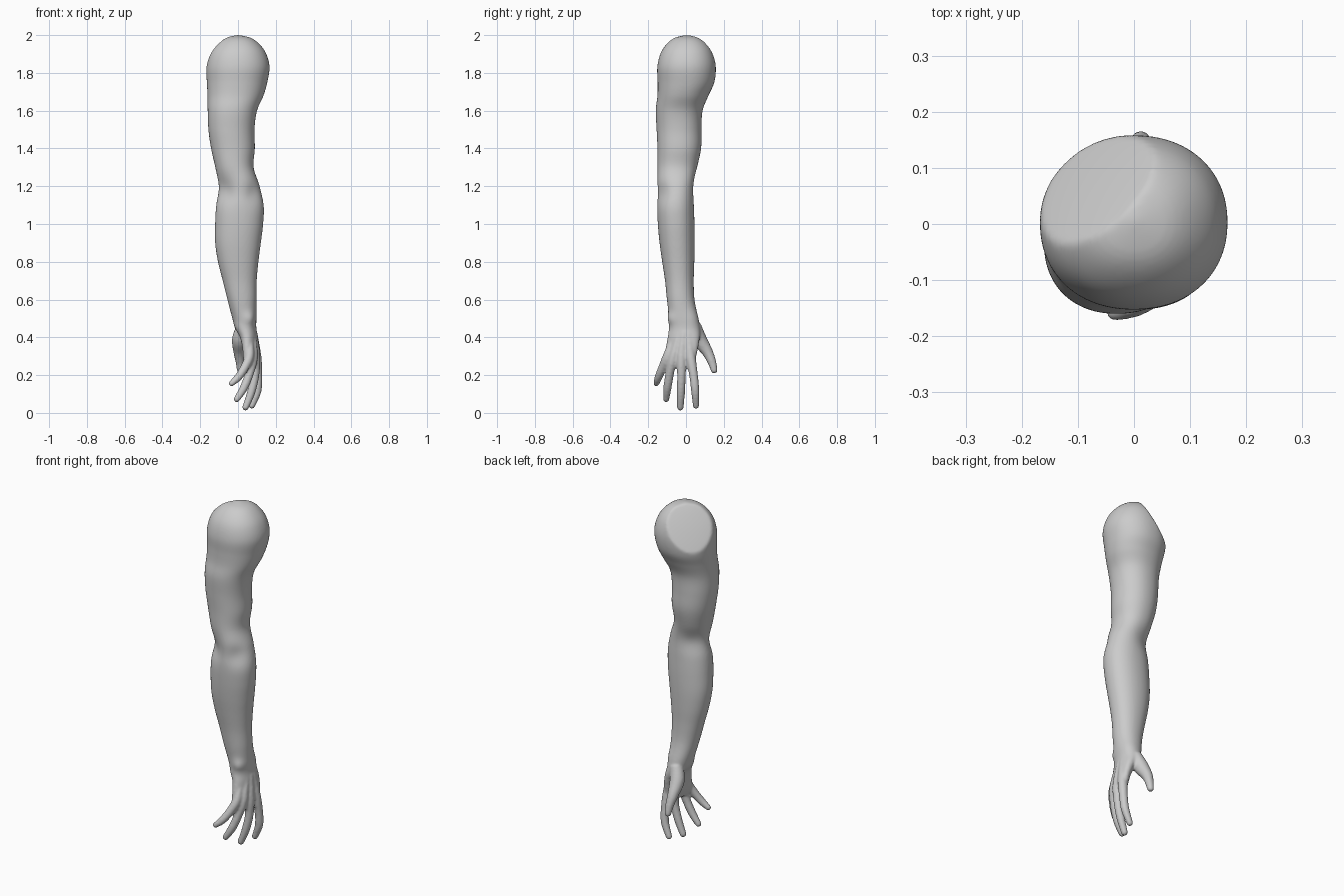
import bpy, bmesh
from math import sin, cos, pi, exp, copysign
from mathutils import Vector


def spline(rows, steps):
    """Catmull-Rom through tuples of any length."""
    out = []
    for i in range(len(rows) - 1):
        a, b, c, d = (rows[max(i - 1, 0)], rows[i], rows[i + 1],
                      rows[min(i + 2, len(rows) - 1)])
        for k in range(steps):
            t = k / steps
            out.append([0.5 * (2 * q + (r - p) * t + (2 * p - 5 * q + 4 * r - s) * t * t
                               + (3 * q - p - 3 * r + s) * t ** 3)
                        for p, q, r, s in zip(a, b, c, d)])
    out.append(list(rows[-1]))
    return out


def loft(bm, rings):
    """Skin a list of rings and close both ends."""
    vs = [[bm.verts.new(p) for p in ring] for ring in rings]
    n = len(vs[0])
    for a, b in zip(vs, vs[1:]):
        for i in range(n):
            j = (i + 1) % n
            bm.faces.new((a[i], a[j], b[j], b[i]))
    bm.faces.new(vs[0][::-1])
    bm.faces.new(vs[-1])


# limb sections: z, centre x, centre y, half x, half y, turn
LIMB = [
    (2.0, 0, .005, .006, .006, 0), (1.985, 0, .005, .069, .066, 0),
    (1.95, 0, .005, .116, .110, 0), (1.9, 0, .004, .150, .140, 0),
    (1.83, 0, .003, .167, .155, 0), (1.75, -.005, 0, .160, .150, 0),
    (1.68, -.013, -.016, .148, .135, 0), (1.6, -.030, -.037, .130, .123, 0),
    (1.5, -.035, -.040, .120, .115, 0), (1.4, -.027, -.040, .113, .110, 0),
    (1.3, -.019, -.047, .100, .102, 0), (1.2, .005, -.050, .110, .092, 0),
    (1.1, .010, -.055, .126, .097, 0), (1.0, .006, -.052, .127, .097, 0),
    (.9, 0, -.047, .121, .093, 0), (.8, .001, -.041, .107, .085, 0),
    (.7, .009, -.035, .090, .076, 0), (.6, .021, -.028, .077, .073, 0),
    (.5, .033, -.012, .063, .077, 0), (.45, .040, -.008, .056, .082, .1),
    (.4, .058, -.012, .044, .086, .2), (.34, .068, -.022, .036, .088, .3),
    (.28, .070, -.030, .029, .084, .35), (.24, .072, -.030, .018, .066, .35)]

# soft bumps and dents: x, y, z, size, amount
BUMPS = [(-.07, -.13, 1.17, .045, -.016), (.02, -.14, 1.20, .05, .012),
         (.075, -.12, 1.16, .04, -.012), (-.06, .04, 1.2, .05, -.014),
         (.06, -.08, .5, .022, .012), (.08, .04, .5, .03, .005),
         (-.02, .07, 1.42, .10, .010)]

CUT = Vector((-.601, .601, .52))    # flattened face where the arm meets the body


def limb_ring(row, n=64):
    z, cx, cy, hx, hy, turn = row
    ring = []
    for i in range(n):
        a = 2 * pi * i / n
        u = hx * copysign(abs(cos(a)) ** .93, cos(a))
        v = hy * copysign(abs(sin(a)) ** .93, sin(a))
        off = Vector((u * cos(turn) + v * sin(turn), -u * sin(turn) + v * cos(turn), 0))
        p = Vector((cx, cy, z)) + off
        out = off.normalized()
        for bx, by, bz, size, amount in BUMPS:
            d = (p - Vector((bx, by, bz))).length_squared
            p = p + out * amount * exp(-d / (2 * size * size))
        over = p.dot(CUT) - 1.06
        if over > 0:
            p -= CUT * over * .88
        ring.append(p)
    return ring


def digit(bm, points, n=16):
    """Round-ended tube through (x, y, z, radius) points."""
    path = spline(points, 6)
    c = [Vector(p[:3]) for p in path]
    r = [p[3] for p in path]
    end = (c[-1] - c[-2]).normalized()
    tip, tr = c[-1].copy(), r[-1]
    for k in range(1, 6):
        a = k / 6 * pi / 2
        c.append(tip + end * tr * sin(a))
        r.append(tr * cos(a))
    rings = []
    for i in range(len(c)):
        t = (c[min(i + 1, len(c) - 1)] - c[max(i - 1, 0)]).normalized()
        e1 = Vector((0, 1, 0)).cross(t).normalized()
        e2 = t.cross(e1)
        rings.append([c[i] + (e1 * cos(2 * pi * k / n) + e2 * sin(2 * pi * k / n)) * r[i]
                      for k in range(n)])
    loft(bm, rings)


DIGITS = [
    # little, ring, middle and index fingers, each with its tendon
    [(.060, -.055, .43, .012), (.062, -.095, .31, .024), (.038, -.122, .245, .023),
     (.002, -.145, .190, .021), (-.034, -.157, .156, .016)],
    [(.082, -.035, .43, .012), (.080, -.066, .30, .025), (.064, -.084, .22, .023),
     (.032, -.098, .135, .022), (-.006, -.105, .073, .017)],
    [(.090, -.012, .43, .012), (.092, -.024, .30, .026), (.090, -.024, .20, .023),
     (.070, -.027, .11, .022), (.040, -.030, .030, .018)],
    [(.090, .012, .43, .012), (.098, .024, .30, .026), (.106, .040, .20, .023),
     (.102, .049, .115, .022), (.073, .053, .038, .017)],
    # thumb
    [(.030, .045, .46, .036), (.008, .070, .39, .040), (.005, .112, .325, .030),
     (.010, .137, .27, .023), (.012, .149, .226, .018)]]

bm = bmesh.new()
loft(bm, [limb_ring(r) for r in spline(LIMB, 6)])
for pts in DIGITS:
    digit(bm, pts)
bmesh.ops.recalc_face_normals(bm, faces=bm.faces)
mesh = bpy.data.meshes.new("arm")
bm.to_mesh(mesh)
bm.free()
arm = bpy.data.objects.new("arm", mesh)
bpy.context.collection.objects.link(arm)

# fuse limb and digits into one smooth skin
rm = arm.modifiers.new("fuse", 'REMESH')
rm.mode = 'VOXEL'
rm.voxel_size = .0065
rm.use_smooth_shade = True
sm = arm.modifiers.new("soften", 'SMOOTH')
sm.factor = .5
sm.iterations = 6
